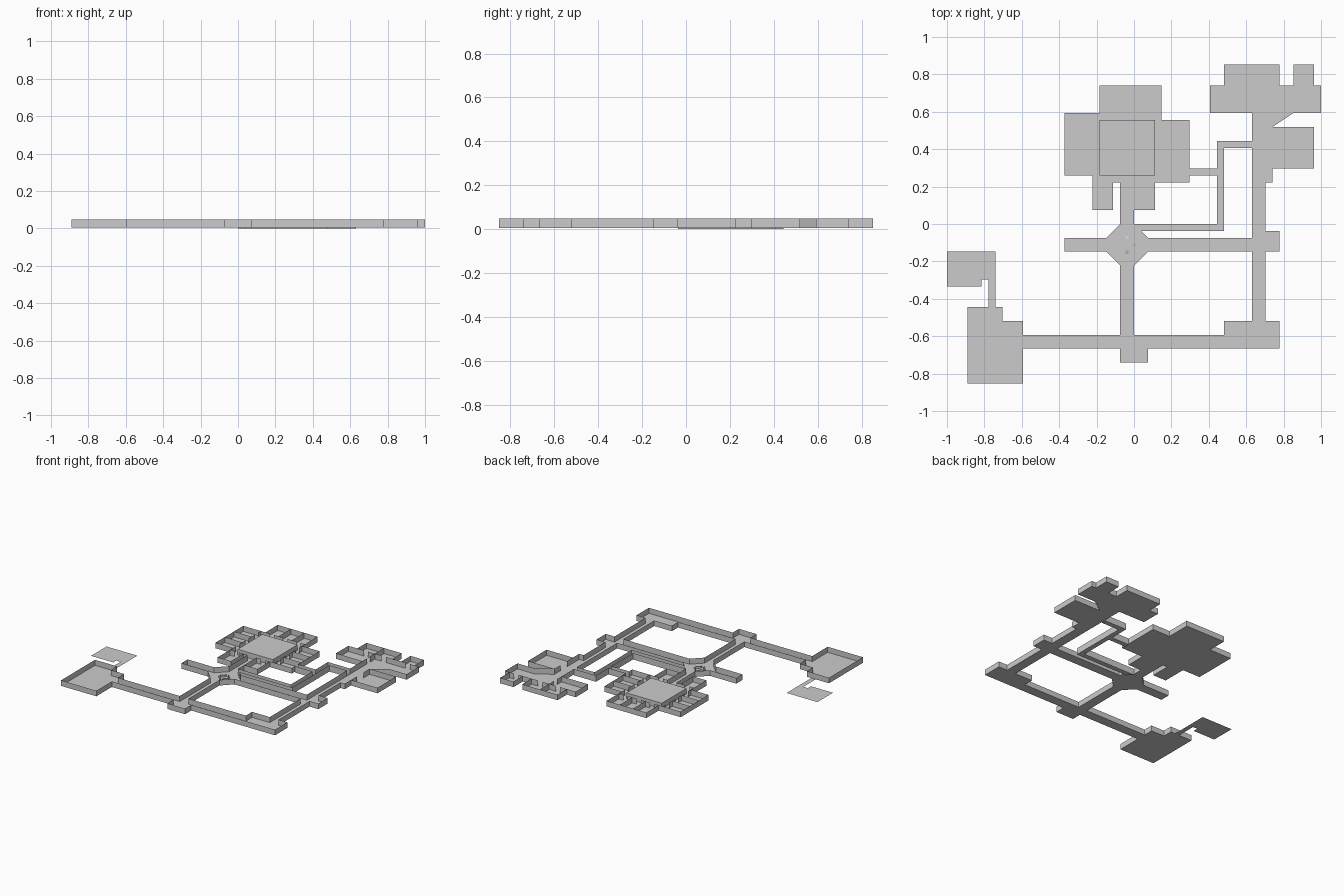
import bpy
from math import sin, cos, pi, floor

if "Cube" in bpy.data.objects:
    bpy.data.objects.remove(bpy.data.objects["Cube"])

U = 1 / 27            # plan grid unit
FLOOR, LOW, TOP = 0.006, 0.0, 0.048


def make(name, polys):
    """Mesh object from polygons; x and y in grid units, z absolute."""
    index, verts, faces = {}, [], []
    for poly in polys:
        face = []
        for x, y, z in poly:
            key = (round(x, 4), round(y, 4), round(z, 5))
            if key not in index:
                index[key] = len(verts)
                verts.append((x * U, y * U, z))
            face.append(index[key])
        faces.append(face)
    mesh = bpy.data.meshes.new(name)
    mesh.from_pydata(verts, [], faces)
    obj = bpy.data.objects.new(name, mesh)
    bpy.context.collection.objects.link(obj)
    return obj


def flat(points, z=FLOOR):
    return [(x, y, z) for x, y in points]


def wall(a, b, z=FLOOR, top=TOP):
    return [(*a, z), (*b, z), (*b, top), (*a, top)]


def path(points, z=FLOOR, top=TOP):
    return [wall(a, b, z, top) for a, b in zip(points, points[1:])]


def cells(rects):
    return {(x, y) for x0, y0, x1, y1 in rects
            for x in range(x0, x1) for y in range(y0, y1)}


# Areas as rectangles (x0, y0, x1, y1); walls follow the outer edges
areas = {
    "southwest_room": [(-24, -23, -16, -14), (-24, -14, -19, -12)],
    "south_corridor": [(-16, -18, 13, -16), (-2, -20, 2, -18)],
    "southeast_room": [(13, -18, 21, -14)],
    "east_corridor": [(17, -14, 19, 6), (17, 6, 20, 16), (19, -4, 21, -1)],
    "middle_corridor": [(2, -4, 17, -2)],
    "west_corridor": [(-10, -4, -4, -2)],
    "center_south_corridor": [(-2, -16, 0, -6)],
    "center_north_corridor": [(-2, 0, 0, 6)],
    "hall": [(-6, 6, 4, 16)],
    "hall_west_rooms": [(-10, 7, -6, 16)],
    "hall_north_rooms": [(-5, 16, 4, 20)],
    "hall_east_rooms": [(4, 6, 8, 15)],
    "hall_south_rooms": [(-6, 2, -3, 6), (0, 2, 3, 6)],
    "northeast_rooms": [(11, 16, 27, 20), (13, 20, 21, 23), (23, 20, 26, 23)],
    "east_room": [(20, 8, 26, 14)],
    "narrow_passage": [(2, -1, 13, 0), (12, 0, 13, 12), (13, 11, 17, 12), (8, 7, 12, 8)],
}
# Zones with slanted walls, built by hand further down
special = cells([(-4, -6, 2, 0), (20, 14, 23, 16)])
used = set(special)
for rects in areas.values():
    used |= cells(rects)

for name, rects in areas.items():
    z = LOW if name == "narrow_passage" else FLOOR
    floors, walls = [], []
    for x, y in sorted(cells(rects)):
        corners = [(x, y), (x + 1, y), (x + 1, y + 1), (x, y + 1)]
        floors.append(flat(corners, z))
        for i, (dx, dy) in enumerate([(0, -1), (1, 0), (0, 1), (-1, 0)]):
            if (x + dx, y + dy) not in used:
                walls.append(wall(corners[i], corners[(i + 1) % 4], z))
    make(name + "_floor", floors)
    make(name + "_walls", walls)

# Open northwest platform without walls
make("northwest_platform", [
    flat([(-27, -9), (-22, -9), (-22, -8), (-27, -8)]),
    flat([(-27, -8), (-20, -8), (-20, -4), (-27, -4)]),
    flat([(-21, -12), (-20, -12), (-20, -8), (-21, -8)])])

# Octagonal crossing, with the narrow passage leaving at its corner
octagon = [(0, 0), (-2, 0), (-4, -2), (-4, -4), (-2, -6), (0, -6), (2, -4), (2, -2)]
make("crossing_floor", [flat(octagon)])
make("crossing_walls", [wall(octagon[1], octagon[2]), wall(octagon[3], octagon[4]),
                        wall(octagon[5], octagon[6]), wall((2, -2), (1, -1))])
make("passage_entry", [flat([(0, 0), (1, -1), (2, -1), (2, 0)], LOW)]
     + path([(1, -1), (2, -1)], LOW) + path([(0, 0), (2, 0)], LOW))

# Four concave screens and small ramps at the middle of the crossing
screens, ramps = [], []
for k in range(4):
    a = k * pi / 2 + pi / 4
    cx, cy = -1 + 1.5 * cos(a), -3 + 1.5 * sin(a)
    arc = [a + pi + (i / 6 - 0.5) * pi * 0.55 for i in range(7)]
    screens += path([(cx + 0.8 * cos(t), cy + 0.8 * sin(t)) for t in arc], FLOOR, 0.02)
    c, s = round(cos(k * pi / 2)), round(sin(k * pi / 2))
    ramps.append([(-1 + r * c - w * s, -3 + r * s + w * c, z)
                  for r, w, z in [(0.8, -0.2, 0.012), (1.3, -0.2, FLOOR),
                                  (1.3, 0.2, FLOOR), (0.8, 0.2, 0.012)]])
make("crossing_screens", screens)
make("crossing_ramps", ramps)

# Slanted corner of the northeast corridor
make("slanted_corner", [flat([(20, 14), (23, 16), (20, 16)]),
                        wall((20, 14), (23, 16)), wall((20, 14), (23, 14))])

# Raised block in the middle of the hall
sq = [(-5, 7), (3, 7), (3, 15), (-5, 15)]
make("hall_block", [flat(sq, TOP)] + path(sq + sq[:1]))

# Partitions: room fronts with a door gap, and dividers between rooms
parts = []


def front(axis, at, start, end, gap=1.0):
    mid = (start + end) / 2
    for s, e in ((start, mid - gap / 2), (mid + gap / 2, end)):
        parts.append(wall((at, s), (at, e)) if axis == "x" else wall((s, at), (e, at)))


for i in range(3):
    front("x", -6, 7 + 3 * i, 10 + 3 * i)
    front("y", 16, -5 + 3 * i, -2 + 3 * i)
    front("x", 4, 6 + 3 * i, 9 + 3 * i)
for i in (1, 2):
    parts.append(wall((-10, 7 + 3 * i), (-6, 7 + 3 * i)))
    parts.append(wall((-5 + 3 * i, 16), (-5 + 3 * i, 20)))
    parts.append(wall((4, 6 + 3 * i), (8, 6 + 3 * i)))
front("y", 6, -6, -3)
front("y", 6, 0, 3)
parts.append(wall((0, 2), (0, 6)))
make("hall_partitions", parts)

parts = []
front("x", 17, 16, 20)
front("y", 20, 13, 17)
front("y", 20, 17, 21)
front("y", 20, 23, 26)
parts.append(wall((17, 20), (17, 23)))
front("x", 20, 8, 14, 2)
make("northeast_partitions", parts)
